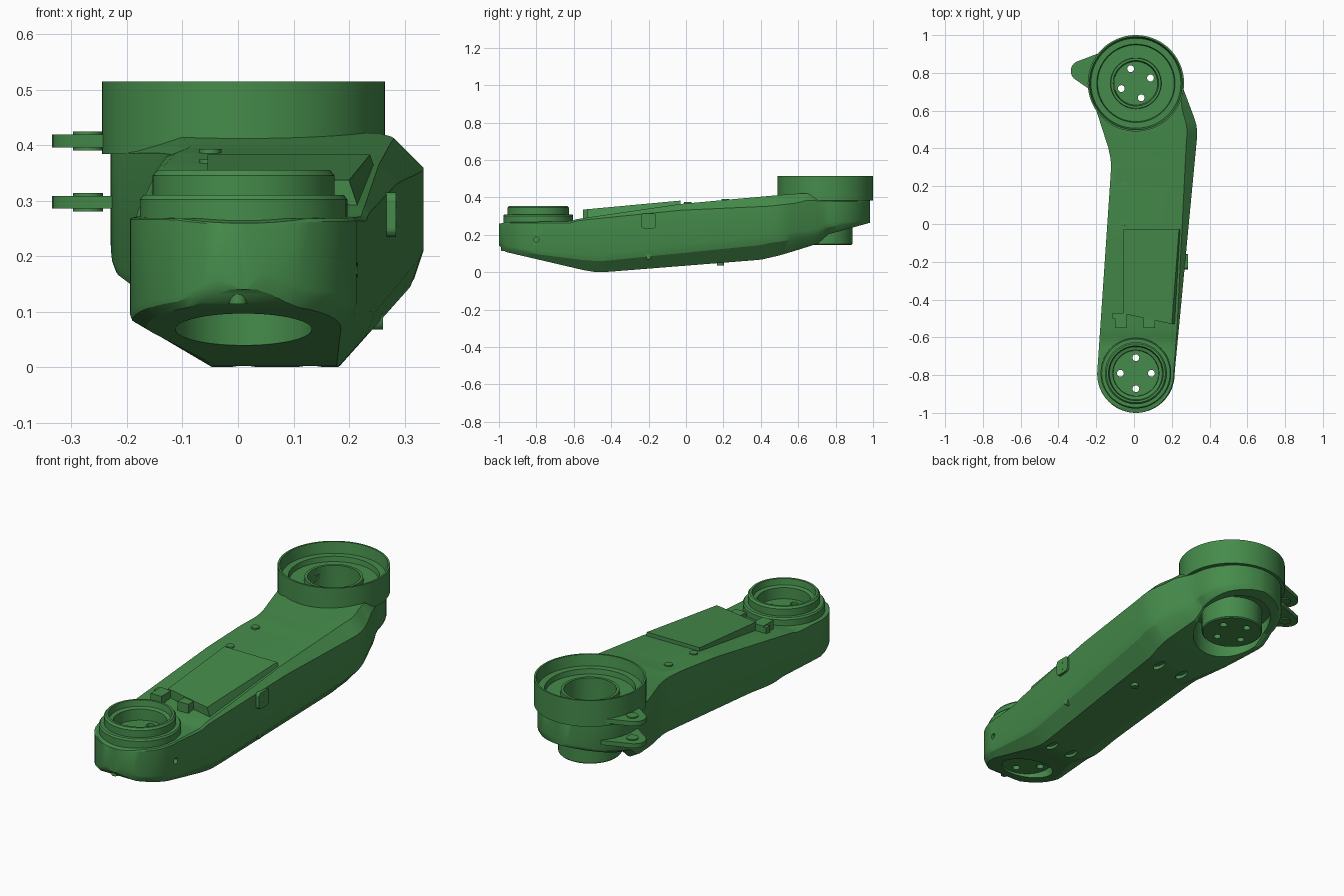
import bpy, bmesh, math
from mathutils import Matrix

if "Cube" in bpy.data.objects:
    bpy.data.objects.remove(bpy.data.objects["Cube"])

green = bpy.data.materials.new("green_paint")
green.diffuse_color = (0.06, 0.26, 0.07, 1)
green.use_nodes = True
green.node_tree.nodes["Principled BSDF"].inputs["Base Color"].default_value = green.diffuse_color
FRONT, BACK = (0.01, -0.79), (0.01, 0.745)   # joint axes in plan


def make(name, bm):
    bmesh.ops.recalc_face_normals(bm, faces=bm.faces)
    me = bpy.data.meshes.new(name)
    bm.to_mesh(me)
    bm.free()
    ob = bpy.data.objects.new(name, me)
    bpy.context.collection.objects.link(ob)
    me.materials.append(green)
    return ob


def smooth(ob, deg=22):
    bpy.ops.object.select_all(action='DESELECT')
    ob.select_set(True)
    bpy.context.view_layer.objects.active = ob
    bpy.ops.object.shade_smooth_by_angle(angle=math.radians(deg))


def cyl(name, r, loc, depth, axis='Z', scale=(1, 1, 1), seg=48):
    bm = bmesh.new()
    rot = Matrix.Rotation(math.pi / 2, 4, 'Y' if axis == 'X' else 'X') if axis != 'Z' else Matrix()
    m = Matrix.Translation(loc) @ Matrix.Diagonal((*scale, 1)) @ rot
    bmesh.ops.create_cone(bm, cap_ends=True, segments=seg, radius1=r, radius2=r, depth=depth, matrix=m)
    return make(name, bm)


def hull(name, pts):
    bm = bmesh.new()
    for p in pts:
        bm.verts.new(p)
    bmesh.ops.convex_hull(bm, input=bm.verts)
    bmesh.ops.dissolve_limit(bm, angle_limit=0.01, verts=bm.verts, edges=bm.edges)
    return make(name, bm)


def box(name, x0, x1, y0, y1, z0, z1):
    return hull(name, [(x, y, z) for x in (x0, x1) for y in (y0, y1) for z in (z0, z1)])


def lathe(name, prof, centre, seg=72):
    bm = bmesh.new()
    vs = [bm.verts.new((r, 0, z)) for r, z in prof]
    es = [bm.edges.new(e) for e in zip(vs, vs[1:])]
    if prof[0][0] > 0:
        es.append(bm.edges.new((vs[-1], vs[0])))
    bmesh.ops.spin(bm, geom=vs + es, cent=(0, 0, 0), axis=(0, 0, 1), angle=2 * math.pi, steps=seg)
    bmesh.ops.remove_doubles(bm, verts=bm.verts, dist=1e-5)
    bmesh.ops.translate(bm, verts=bm.verts, vec=(*centre, 0))
    return make(name, bm)


def cut(ob, cutters):
    for c in cutters:
        bpy.context.view_layer.objects.active = ob
        mod = ob.modifiers.new("cut", 'BOOLEAN')
        mod.object, mod.operation, mod.solver = c, 'DIFFERENCE', 'EXACT'
        bpy.ops.object.modifier_apply(modifier=mod.name)
        bpy.data.objects.remove(c)


def lerp(table, y):
    if y <= table[0][0]:
        return table[0][1]
    for (a, va), (b, vb) in zip(table, table[1:]):
        if y <= b:
            return va + (vb - va) * (y - a) / (b - a)
    return table[-1][1]


# Arm body: chamfered section swept along y with rounded ends
LEFT = [(-.79, -.195), (.27, -.123), (.33, -.121), (.4, -.135), (.68, -.225), (.745, -.23)]
RIGHT = [(-.79, .215), (.42, .33), (.47, .335), (.51, .334), (.56, .32), (.745, .25)]
BOTTOM = [(-.995, .14), (-.97, .11), (-.55, .012), (-.48, 0), (-.42, .002), (.4, .067),
          (.5, .09), (.6, .12), (.72, .158), (.75, .2), (.985, .265)]
TOP = [(-.995, .26), (-.96, .268), (-.62, .272), (-.58, .285), (-.03, .365), (.5, .413),
       (.64, .424), (.74, .39), (1, .388)]
C_TOP_R = [(-.79, .006), (-.55, .01), (.45, .055), (.6, .05), (.74, .01)]
C_TOP_L = [(-.79, .006), (.2, .015), (.42, .05), (.6, .09), (.74, .01)]
C_BOT_R = [(-.99, .02), (-.79, .03), (-.5, .065), (.45, .088), (.72, .05), (.9, .02)]
C_BOT_L = [(-.99, .02), (-.79, .03), (-.5, .14), (.4, .08), (.72, .04), (.9, .02)]

CY = -.795
ys = [CY - .205 * math.sin(math.radians(a)) for a in (88, 84, 78, 70, 62, 54, 46, 38, 30, 22, 14, 7)]
ys += [CY + i * .03 for i in range(52)]
ys += [.745 + .24 * math.sin(math.radians(a)) for a in (4, 10, 18, 26, 34, 42, 50, 58, 66, 74, 80, 85, 88)]
bm = bmesh.new()
rings = []
for y in sorted(ys):
    xl, xr = lerp(LEFT, y), lerp(RIGHT, y)
    for cy, r, side in ((CY, .205, -1), (.745, .24, 1)):
        if (y - cy) * side > 0:
            w = math.sqrt(r * r - (y - cy) ** 2)
            xl, xr = .01 - w, .01 + w
    zb, zt = lerp(BOTTOM, y), lerp(TOP, y)
    tr, tl, br, bl = (min(lerp(t, y), .3 * (xr - xl)) for t in (C_TOP_R, C_TOP_L, C_BOT_R, C_BOT_L))
    sec = [(xl + tl, zt), (xl, zt - .4 * tl), (xl, zb + .9 * bl), (xl + .15 * bl, zb + .5 * bl), (xl + bl, zb),
           (xr - br, zb), (xr - .2 * br, zb + .9 * br), (xr, zb + 1.5 * br), (xr, zt - tr), (xr - tr, zt)]
    rings.append([bm.verts.new((x, y, z)) for x, z in sec])
n = len(rings[0])
for a, b in zip(rings, rings[1:]):
    for i in range(n):
        j = (i + 1) % n
        bm.faces.new((a[i], a[j], b[j], b[i]))
bm.faces.new(rings[0])
bm.faces.new(rings[-1])
body = make("arm_body", bm)

# Joint bores, the pocket under the back joint, and underside slots
cutters = [cyl("c", .123, (*FRONT, .2), 1, seg=64),
           cyl("c", .185, (*BACK, .1), .32, seg=64),
           cyl("c", .125, (*BACK, .3), 1, seg=64)]
for x, y in ((.01, -.46), (.13, -.46), (.02, .38), (.16, .38)):
    cutters.append(cyl("c", .02, (x, y, lerp(BOTTOM, y)), .03, scale=(1, 1.9, 1), seg=24))
cutters.append(cyl("c", .014, (.207, -.8, .175), .04, 'X', seg=20))
cut(body, cutters)
smooth(body)

# Front joint: stepped ring with bolt disc
front_joint = lathe("front_joint", [
    (0, .108), (.124, .108), (.124, .255), (.187, .255), (.187, .302), (.181, .31), (.164, .31),
    (.164, .345), (.156, .355), (.145, .355), (.14, .325), (.122, .32), (.12, .265),
    (0, .265)], FRONT)

# Back joint: wide collar above, flange tube below
back_joint = lathe("back_joint", [
    (0, .146), (.14, .146), (.145, .151), (.145, .384), (.255, .384), (.255, .515), (.246, .515),
    (.238, .46), (.207, .46), (.203, .435), (.135, .435), (.133, .455), (.12, .455),
    (.118, .22), (.115, .18), (0, .18)], BACK)

# Bolt holes through both joints
for ob, (cx, cy), start in ((front_joint, FRONT, 0), (back_joint, BACK, 20)):
    holes = []
    for k in range(4):
        a = math.radians(start + 90 * k)
        holes.append(cyl("c", .018, (cx + .082 * math.cos(a), cy + .082 * math.sin(a), .2), .7, seg=20))
    cut(ob, holes)
    smooth(ob)

# Side lugs with pivot bosses
for name, z0, z1 in (("upper_lug", .396, .419), ("lower_lug", .286, .308)):
    pts = []
    for z in (z0, z1):
        for k in range(24):
            a = 2 * math.pi * k / 24
            pts.append((-.28 + .055 * math.cos(a), .81 + .055 * math.sin(a), z))
        pts += [(-.17, .91, z), (-.1, .9, z), (-.1, .66, z), (-.2, .69, z)]
    smooth(hull(name, pts))
    smooth(cyl(name + "_boss", .027, (-.27, .81, (z0 + z1) / 2), z1 - z0 + .011, seg=32))

# Raised cover panel on top, tapering into the body, front edge curved round the joint
pts = []
for x, y in ((-.055, -.475), (.06, -.475), (.13, -.49), (.2, -.53), (-.055, -.03), (.238, -.03)):
    zt = .335 + (y + .55) / .52 * .048
    pts += [(x, y, zt), (x + (.02 if x > .19 else 0), y, zt - .06)]
hull("cover_panel", pts)

# Cable clips behind the front joint
for name, x, s in (("left_clip", -.07, -1), ("right_clip", .08, 1)):
    box(name, x - .03, x + .03, -.55, -.47, .26, .335)
    box(name + "_foot", x + s * .02, x + s * .045, -.5, -.47, .26, .33)

# Top pips
for y in (.01, .21):
    smooth(cyl("top_pip", .02, (-.05, y, lerp(TOP, y)), .012, seg=24))

# Right side connector plate with rounded corners
pts = []
for x in (.25, .285):
    for sy in (-1, 1):
        for sz in (-1, 1):
            for k in range(5):
                a = math.pi / 8 * k
                pts.append((x, -.2 + sy * (.025 + .015 * math.cos(a)), .275 + sz * (.025 + .015 * math.sin(a))))
hull("side_plate", pts)
for dz in (-.018, .018):
    cyl("plate_stud", .006, (.283, -.2, .275 + dz), .006, 'X', seg=12)

# Oval side button, underside peg and front peg
smooth(cyl("side_button", .015, (.246, -.2, .095), .03, 'X', scale=(1, 1, 1.8), seg=24))
smooth(cyl("underside_peg", .018, (.15, .185, .05), .03, seg=20))
smooth(cyl("front_peg", .016, (0, -.972, .125), .022, seg=20))
